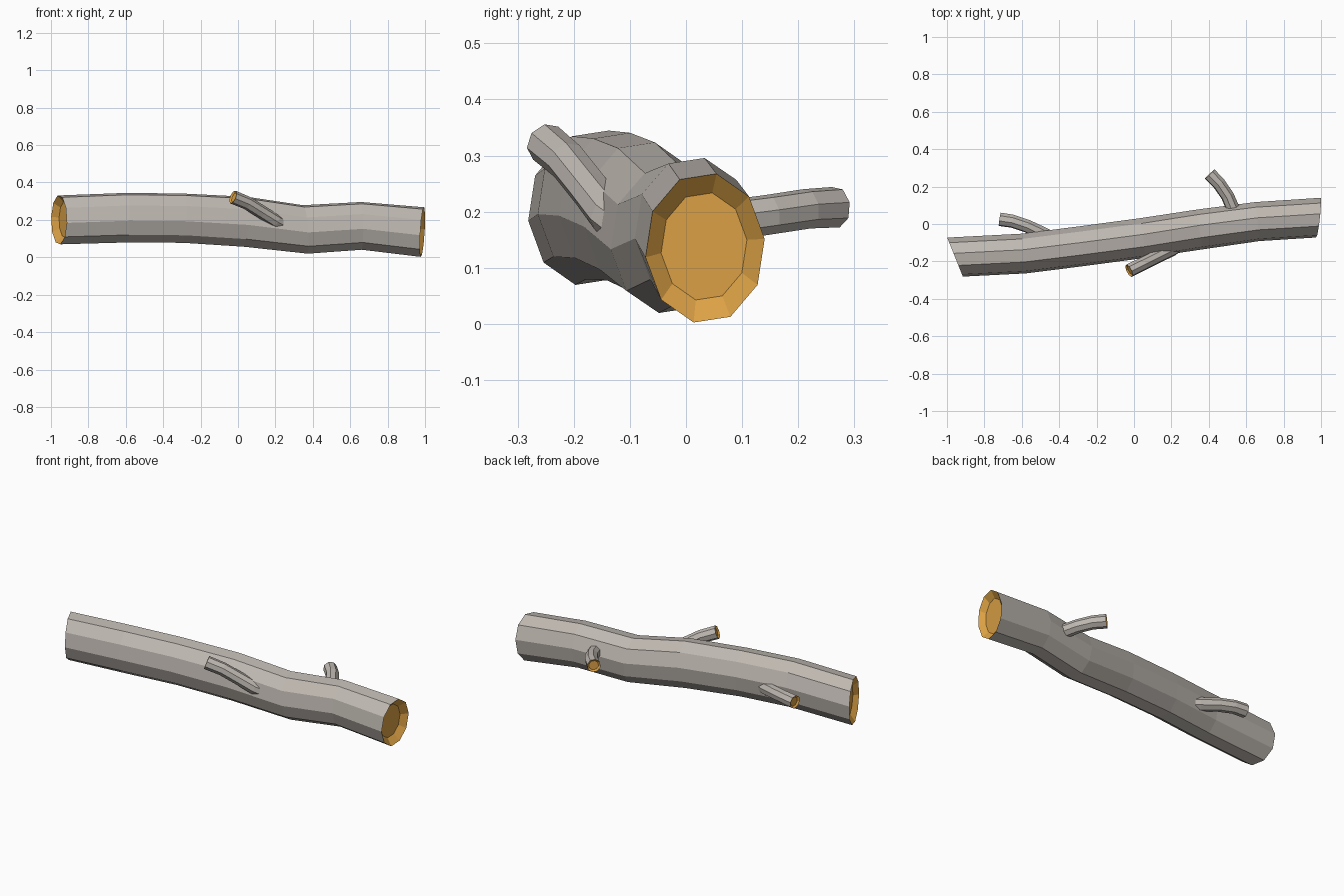
import bpy, bmesh, math
from mathutils import Vector

if "Cube" in bpy.data.objects:
    bpy.data.objects.remove(bpy.data.objects["Cube"])

# Cut-wood colour for the ends
wood = bpy.data.materials.new("cut_wood")
wood.diffuse_color = (0.72, 0.36, 0.06, 1)
wood.use_nodes = True
wood.node_tree.nodes["Principled BSDF"].inputs["Base Color"].default_value = wood.diffuse_color
bark = bpy.data.materials.new("bark")
bark.diffuse_color = (0.52, 0.48, 0.44, 1)
bark.use_nodes = True
bark.node_tree.nodes["Principled BSDF"].inputs["Base Color"].default_value = bark.diffuse_color


def dished_end(bm, ring, scale, depth, outward):
    """Close a ring with a slightly sunken, coloured cap."""
    c = sum((v.co for v in ring), Vector()) / len(ring)
    inner = [bm.verts.new(c + (v.co - c) * scale - outward * depth) for v in ring]
    n = len(ring)
    faces = [bm.faces.new((ring[i], ring[(i + 1) % n], inner[(i + 1) % n], inner[i]))
             for i in range(n)]
    faces.append(bm.faces.new(inner))
    for f in faces:
        f.material_index = 1


def build(name, rings, start_depth, end_depth):
    """Loft a list of rings into a closed tube."""
    bm = bmesh.new()
    loops = [[bm.verts.new(p) for p in r] for r in rings]
    n = len(loops[0])
    for a, b in zip(loops, loops[1:]):
        for i in range(n):
            j = (i + 1) % n
            bm.faces.new((a[i], a[j], b[j], b[i]))
    mid = [sum((v.co for v in l), Vector()) / n for l in loops]
    dished_end(bm, loops[0], 0.72, start_depth, (mid[0] - mid[1]).normalized())
    if end_depth is None:
        bm.faces.new(loops[-1])
    else:
        dished_end(bm, loops[-1], 0.72, end_depth, (mid[-1] - mid[-2]).normalized())
    bmesh.ops.recalc_face_normals(bm, faces=bm.faces[:])
    me = bpy.data.meshes.new(name)
    bm.to_mesh(me)
    bm.free()
    me.materials.append(bark)
    me.materials.append(wood)
    ob = bpy.data.objects.new(name, me)
    bpy.context.collection.objects.link(ob)
    return ob


def trunk_ring(x, y, z, ry, rz, sy, sz):
    """Ten-sided ring; sy and sz tilt its plane."""
    pts = []
    for i in range(10):
        a = math.radians(7 + 36 * i)
        dy, dz = ry * math.cos(a), rz * math.sin(a)
        pts.append(Vector((x + sy * dy + sz * dz, y + dy, z + dz)))
    return pts


def branch_rings(path, radii):
    """Eight-sided rings perpendicular to a path."""
    pts = [Vector(p) for p in path]
    rings = []
    for i, p in enumerate(pts):
        t = (pts[min(i + 1, len(pts) - 1)] - pts[max(i - 1, 0)]).normalized()
        u = t.cross(Vector((0, 0, 1))).normalized()
        v = t.cross(u)
        rings.append([p + radii[i] * (math.cos(a) * u + math.sin(a) * v)
                      for a in (math.tau * (k + 0.3) / 8 for k in range(8))])
    return rings


# Main log
build("log_trunk", [trunk_ring(*r) for r in (
    (-0.957, -0.177, 0.200, 0.105, 0.133, -0.40, 0.00),
    (-0.59, -0.158, 0.212, 0.107, 0.135, -0.10, 0.00),
    (-0.29, -0.120, 0.209, 0.107, 0.134, -0.13, 0.04),
    (0.04, -0.076, 0.190, 0.107, 0.136, -0.14, 0.08),
    (0.36, -0.028, 0.149, 0.107, 0.132, -0.14, -0.08),
    (0.66, 0.013, 0.168, 0.105, 0.130, -0.10, 0.00),
    (0.986, 0.034, 0.135, 0.107, 0.135, 0.11, 0.06),
)], 0.03, 0.03)

# Side branches, tip first, base buried in the log
R = (0.037, 0.036, 0.036, 0.037, 0.038)
branches = {
    "front_branch": ((-0.027, -0.25, 0.322), (0.05, -0.212, 0.29), (0.13, -0.172, 0.24),
                     (0.20, -0.138, 0.195), (0.28, -0.08, 0.15)),
    "back_left_branch": ((-0.718, 0.025, 0.205), (-0.65, 0.015, 0.208), (-0.57, -0.012, 0.203),
                         (-0.48, -0.055, 0.19), (-0.40, -0.10, 0.18)),
    "back_right_branch": ((0.405, 0.267, 0.208), (0.455, 0.215, 0.205), (0.50, 0.15, 0.195),
                          (0.53, 0.08, 0.185), (0.55, 0.01, 0.175)),
}
for name, path in branches.items():
    build(name, branch_rings(path, R), 0.008, None)
